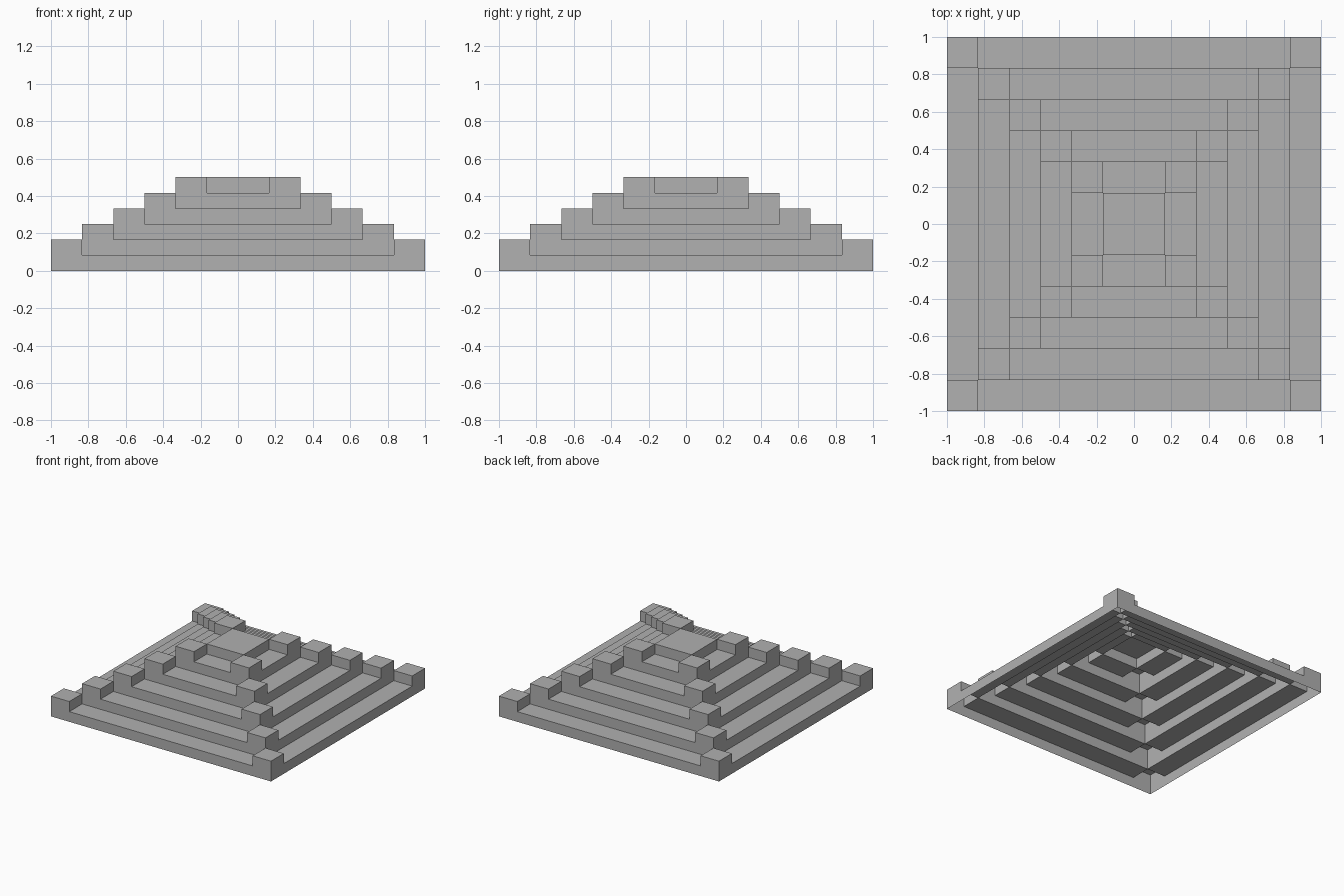
import bpy
import bmesh
from math import radians

cube = bpy.data.objects.get("Cube")
if cube:
    bpy.data.objects.remove(cube, do_unlink=True)

# Single stone colour
stone = bpy.data.materials.new("grey stone")
stone.use_nodes = True
colour = (0.44, 0.44, 0.44, 1)
stone.diffuse_color = colour
stone.node_tree.nodes["Principled BSDF"].inputs["Base Color"].default_value = colour

CELLS = 12            # plan is a square of 12 x 12 cells
SIZE = 2 / CELLS      # width of a tread
RISE = SIZE / 2       # height of a step
TOP = CELLS // 2      # number of steps to the summit


def steps(i, j):
    """Height of a cell in steps; diagonal cells are raised corner blocks."""
    a, b = min(i, CELLS - 1 - i), min(j, CELLS - 1 - j)
    if min(a, b) < 0:
        return 0
    return min(min(a, b) + 1 + (a == b), TOP)


bm = bmesh.new()


def add_face(points):
    bm.faces.new([bm.verts.new((x * SIZE - 1, y * SIZE - 1, z * RISE))
                  for x, y, z in points])


# Open-bottomed stepped shell: treads, and risers wherever a neighbour is lower
for i in range(CELLS):
    for j in range(CELLS):
        h = steps(i, j)
        ring = [(i, j), (i + 1, j), (i + 1, j + 1), (i, j + 1)]
        add_face([(x, y, h) for x, y in ring])
        for k, (di, dj) in enumerate([(0, -1), (1, 0), (0, 1), (-1, 0)]):
            p, q = ring[k], ring[(k + 1) % 4]
            for z in range(steps(i + di, j + dj), h):
                add_face([(*p, z), (*q, z), (*q, z + 1), (*p, z + 1)])

# Weld the shell and merge coplanar cells into clean treads and risers
bmesh.ops.remove_doubles(bm, verts=bm.verts, dist=0.001)
bmesh.ops.dissolve_limit(bm, angle_limit=radians(1), verts=bm.verts, edges=bm.edges)

mesh = bpy.data.meshes.new("stepped_pyramid")
bm.to_mesh(mesh)
bm.free()
mesh.materials.append(stone)
pyramid = bpy.data.objects.new("stepped_pyramid", mesh)
bpy.context.collection.objects.link(pyramid)
